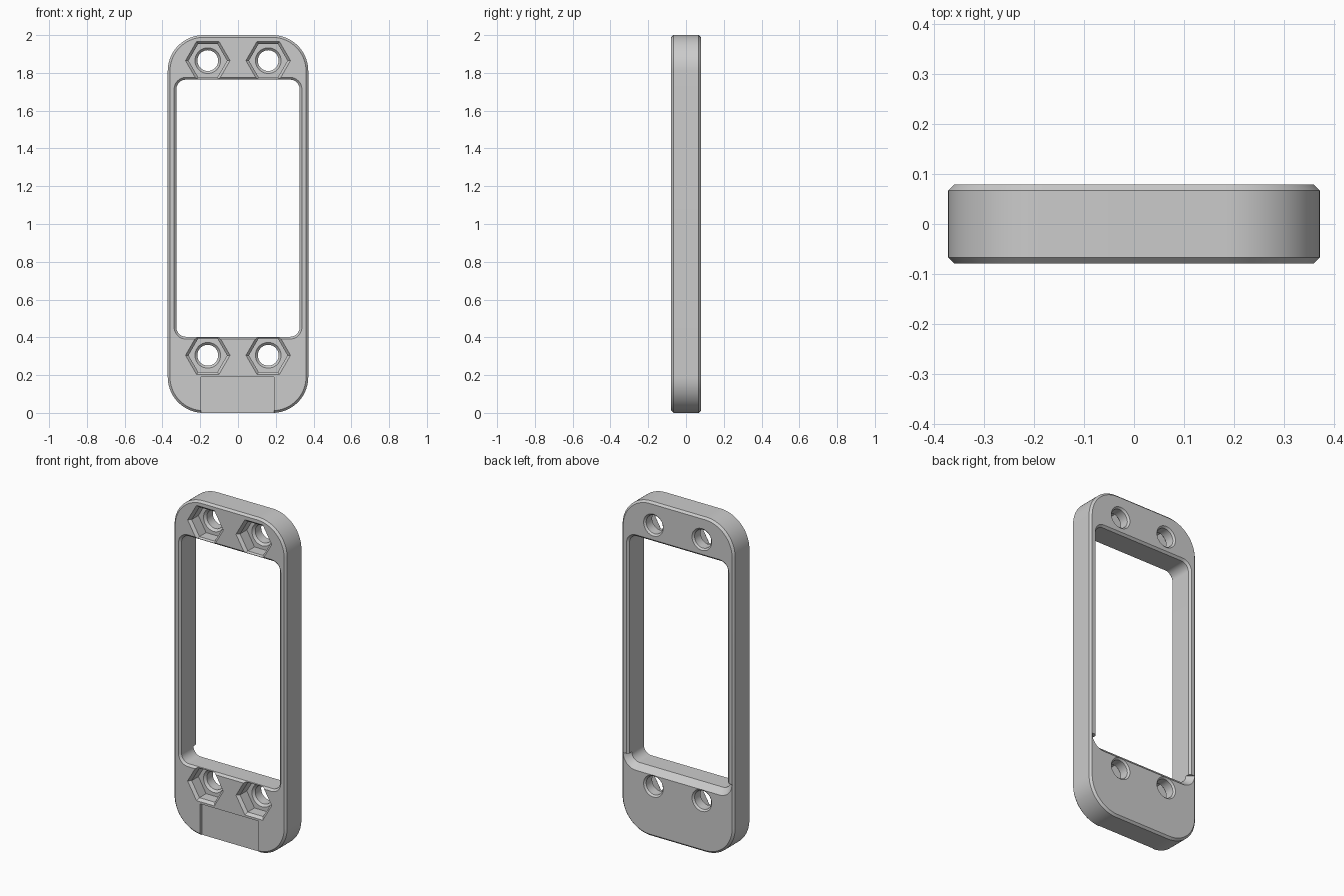
import bpy, bmesh
from math import sin, cos, pi

if "Cube" in bpy.data.objects:
    bpy.data.objects.remove(bpy.data.objects["Cube"])

HALF = 0.079      # half thickness of the plate
CH = 0.012        # small edge chamfer


def rounded_rect(hw, z0, z1, r, off=0.0, corners=4, seg=12):
    """Outline in x/z grown by off; corners=2 keeps only the lower half."""
    pts = []
    centres = [(-hw + r, z0 + r, pi), (hw - r, z0 + r, 1.5 * pi),
               (hw - r, z1 - r, 0), (-hw + r, z1 - r, 0.5 * pi)]
    for cx, cz, a in centres[:corners]:
        for i in range(seg + 1):
            t = a + 0.5 * pi * i / seg
            pts.append((cx + (r + off) * cos(t), cz + (r + off) * sin(t)))
    return pts


def polygon(cx, cz, r, n):
    return [(cx + r * cos(2 * pi * i / n), cz + r * sin(2 * pi * i / n)) for i in range(n)]


def loft(name, sections):
    """Closed solid through (y, outline) sections."""
    bm = bmesh.new()
    rings = [[bm.verts.new((x, y, z)) for x, z in pts] for y, pts in sections]
    for a, b in zip(rings, rings[1:]):
        for i in range(len(a)):
            j = (i + 1) % len(a)
            bm.faces.new((a[i], a[j], b[j], b[i]))
    bm.faces.new(rings[0])
    bm.faces.new(rings[-1])
    bmesh.ops.recalc_face_normals(bm, faces=bm.faces)
    mesh = bpy.data.meshes.new(name)
    bm.to_mesh(mesh)
    bm.free()
    obj = bpy.data.objects.new(name, mesh)
    bpy.context.collection.objects.link(obj)
    return obj


def cut(target, cutter):
    cutter.hide_render = True
    mod = target.modifiers.new(cutter.name, 'BOOLEAN')
    mod.operation = 'DIFFERENCE'
    mod.solver = 'EXACT'
    mod.object = cutter
    bpy.context.view_layer.objects.active = target
    bpy.ops.object.modifier_apply(modifier=mod.name)
    bpy.data.objects.remove(cutter)


# Plate with chamfered rim
def body(off):
    return rounded_rect(0.372, 0, 2, 0.19, off, seg=20)


plate = loft("frame_plate", [(-HALF, body(-CH)), (-HALF + CH, body(0)),
                             (HALF - CH, body(0)), (HALF, body(-CH))])


# Large window, chamfered on both faces
def window(off, corners=4):
    return rounded_rect(0.326, 0.403, 1.764, 0.05, off, corners)


E = 0.01  # cutter overshoot
cut(plate, loft("window_cutter", [
    (-HALF - E, window(CH + E)), (-HALF + CH, window(0)),
    (HALF - CH, window(0)), (HALF + E, window(CH + E))]))

# Wide bevel along the lower back edge of the window
cut(plate, loft("sill_cutter", [
    (HALF - 0.044, window(-0.01, 2)), (HALF + E, window(0.034 + E, 2))]))

# Four screw holes with hexagonal nut pockets in front
FLOOR = 0.0
for x in (-0.16, 0.16):
    for z in (0.305, 1.865):
        cut(plate, loft("nut_pocket_cutter", [
            (-HALF - E, polygon(x, z, 0.118 + E, 6)),
            (-HALF + 0.016, polygon(x, z, 0.102, 6)),
            (FLOOR, polygon(x, z, 0.102, 6))]))
        cut(plate, loft("screw_hole_cutter", [
            (FLOOR - E, polygon(x, z, 0.068 + E, 40)),
            (FLOOR + 0.013, polygon(x, z, 0.055, 40)),
            (HALF - 0.01, polygon(x, z, 0.055, 40)),
            (HALF + E, polygon(x, z, 0.075, 40))]))

# Shallow label recess, open at the bottom edge
label = [(-0.195, -0.05), (0.19, -0.05), (0.19, 0.19), (-0.195, 0.19)]
cut(plate, loft("label_cutter", [(-HALF - E, label), (-HALF + 0.016, label)]))

plate.select_set(True)
bpy.context.view_layer.objects.active = plate
bpy.ops.object.shade_smooth_by_angle(angle=pi / 6)
